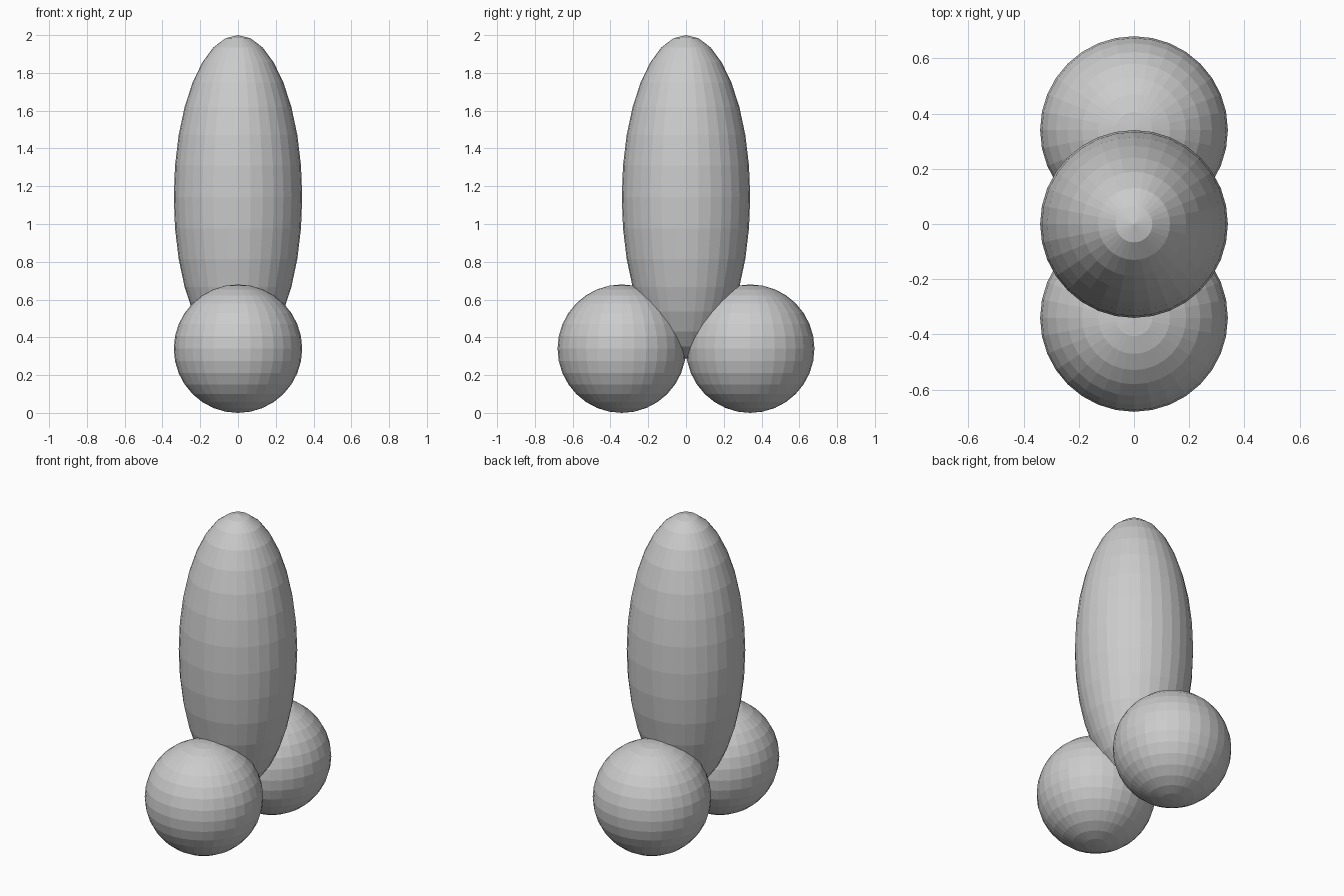
import bpy

cube = bpy.data.objects.get("Cube")
if cube:
    bpy.data.objects.remove(cube, do_unlink=True)

RADIUS = 0.34
HALF_HEIGHT = 0.857


def ellipsoid(name, y, z, half_height):
    """Flat-shaded ball of common radius, stretched along z."""
    bpy.ops.mesh.primitive_uv_sphere_add(
        segments=32, ring_count=16, radius=1, location=(0, y, z))
    obj = bpy.context.object
    obj.name = name
    obj.scale = (RADIUS, RADIUS, half_height)
    bpy.ops.object.transform_apply(location=False, rotation=False, scale=True)
    bpy.ops.object.shade_flat()
    return obj


# Tall central body
ellipsoid("tall_body", 0, 2 - HALF_HEIGHT, HALF_HEIGHT)

# Base balls, touching at the centre
for name, side in (("front_ball", -1), ("back_ball", 1)):
    ellipsoid(name, side * RADIUS, RADIUS, RADIUS)
